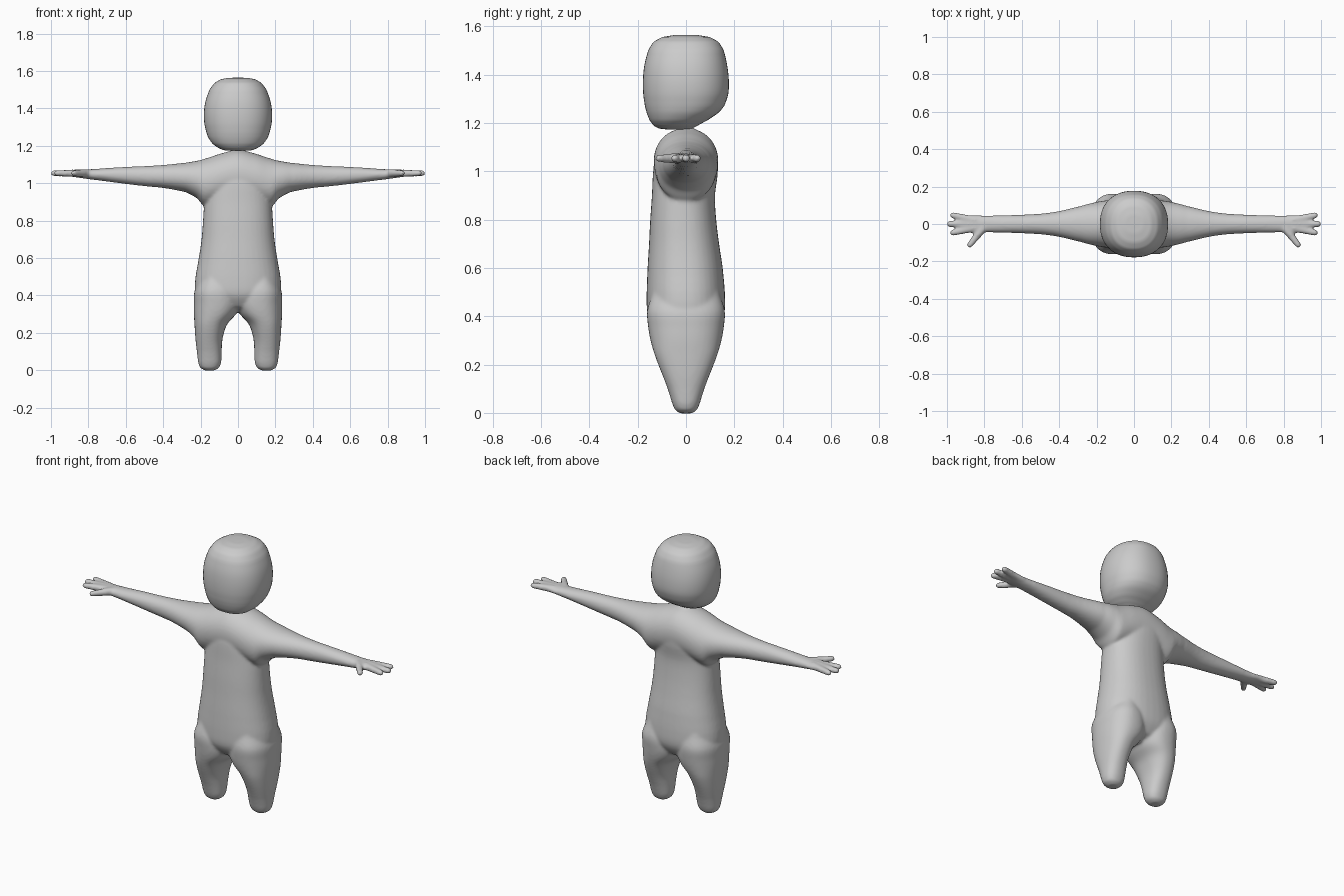
import bpy, bmesh, math
from mathutils import Vector

if "Cube" in bpy.data.objects:
    bpy.data.objects.remove(bpy.data.objects["Cube"])

grey = bpy.data.materials.new("plain grey")
grey.diffuse_color = (0.6, 0.6, 0.6, 1)
grey.use_nodes = True
grey.node_tree.nodes["Principled BSDF"].inputs["Base Color"].default_value = grey.diffuse_color


def spline(rows, steps):
    """Catmull-Rom interpolation of the section rows."""
    out = []
    for i in range(len(rows) - 1):
        p0, p1, p2, p3 = (rows[min(max(i + k, 0), len(rows) - 1)] for k in (-1, 0, 1, 2))
        for s in range(steps):
            t = s / steps
            out.append([0.5 * (2 * b + (c - a) * t + (2 * a - 5 * b + 4 * c - d) * t * t
                               + (3 * b - a - 3 * c + d) * t ** 3)
                        for a, b, c, d in zip(p0, p1, p2, p3)])
            out[-1][0] = p1[0] + (p2[0] - p1[0]) * t
    return out + [list(rows[-1])]


def loft(bm, rows, place, n=2.3, segs=40, steps=4):
    """Skin rounded sections (t, a0, a1, b0, b1); place maps (t, a, b) to a point."""
    rings = []
    for t, a0, a1, b0, b1 in spline(rows, steps):
        ring = []
        for k in range(segs):
            w = 2 * math.pi * k / segs
            c, s = math.cos(w), math.sin(w)
            a = (a0 + a1) / 2 + (a1 - a0) / 2 * math.copysign(abs(c) ** (2 / n), c)
            b = (b0 + b1) / 2 + (b1 - b0) / 2 * math.copysign(abs(s) ** (2 / n), s)
            ring.append(bm.verts.new(place(t, a, b)))
        rings.append(ring)
    for r, q in zip(rings, rings[1:]):
        for k in range(segs):
            j = (k + 1) % segs
            bm.faces.new((r[k], r[j], q[j], q[k]))
    bm.faces.new(rings[0])
    bm.faces.new(rings[-1])


def finger(bm, p, q, r0, r1):
    """Tapered tube with round ends, made of closely spaced balls."""
    p, q = Vector(p), Vector(q)
    for i in range(13):
        t = i / 12
        ball = bmesh.ops.create_icosphere(bm, subdivisions=2, radius=r0 + (r1 - r0) * t)
        bmesh.ops.translate(bm, verts=ball["verts"], vec=p.lerp(q, t))


def finish(bm, name):
    bmesh.ops.recalc_face_normals(bm, faces=bm.faces[:])
    me = bpy.data.meshes.new(name)
    bm.to_mesh(me)
    bm.free()
    me.materials.append(grey)
    for f in me.polygons:
        f.use_smooth = True
    ob = bpy.data.objects.new(name, me)
    bpy.context.collection.objects.link(ob)
    return ob


def upright(t, a, b):
    return (a, b, t)


body = bmesh.new()

# torso: z, half width, front y, back y
torso = [(.31, .10, -.06, .06), (.34, .17, -.12, .12), (.40, .222, -.157, .156),
         (.47, .23, -.163, .162), (.60, .21, -.159, .152), (.70, .195, -.153, .137),
         (.80, .187, -.148, .125), (.90, .18, -.141, .12), (1.0, .165, -.136, .132),
         (1.06, .12, -.122, .122), (1.10, .07, -.08, .08)]
loft(body, [(z, -x, x, f, b) for z, x, f, b in torso], upright)

# shoulders and both arms in one run: x, low z, high z, half depth
arm = [(0, .90, 1.178, .134), (.10, .89, 1.156, .131), (.18, .877, 1.13, .122),
       (.22, .920, 1.119, .113), (.28, .952, 1.109, .097), (.40, .974, 1.097, .069),
       (.50, .984, 1.091, .055), (.65, 1.002, 1.084, .048), (.80, 1.021, 1.074, .045),
       (.87, 1.031, 1.071, .048), (.91, 1.038, 1.067, .04)]
arm = [(-x, l, h, d) for x, l, h, d in arm[:0:-1]] + arm
loft(body, [(x, l, h, -d, d) for x, l, h, d in arm], lambda t, a, b: (t, b, a), n=2.1)

# legs: z, inner x, outer x, half depth
leg = [(-.002, .125, .178, .028), (.012, .102, .202, .046), (.04, .09, .213, .058),
       (.10, .087, .220, .076), (.15, .085, .226, .095), (.20, .075, .230, .115),
       (.25, .055, .233, .133), (.30, .01, .236, .147), (.35, -.01, .236, .156),
       (.42, 0, .233, .161), (.50, .03, .20, .14)]
for s in (1, -1):
    loft(body, [(z, i, o, -d, d) for z, i, o, d in leg],
         lambda t, a, b: (s * a, b, t))
    # three fingers and a thumb
    z = 1.053
    finger(body, (s * .85, .022, z), (s * .967, .046, z), .021, .018)
    finger(body, (s * .85, 0, z), (s * .984, 0, z), .021, .018)
    finger(body, (s * .85, -.022, z), (s * .967, -.046, z), .021, .018)
    finger(body, (s * .81, -.025, z), (s * .878, -.112, z), .024, .017)

# neck stub
loft(body, [(1.12, -.07, .07, -.06, .06), (1.16, -.035, .035, -.03, .035),
            (1.20, -.028, .028, -.025, .028)], upright, n=2)

# fuse the body parts and soften the joins
ob = finish(body, "body")
fuse = ob.modifiers.new("fuse", "REMESH")
fuse.mode = "VOXEL"
fuse.voxel_size = .0075
fuse.use_smooth_shade = True
soft = ob.modifiers.new("soften", "SMOOTH")
soft.factor = .5
soft.iterations = 10

# head: z, half width, front y, back y
head = [(1.172, .03, -.075, .0), (1.176, .075, -.11, .025), (1.188, .105, -.133, .048),
        (1.21, .135, -.15, .088), (1.24, .157, -.162, .132), (1.27, .169, -.17, .158),
        (1.32, .180, -.177, .175), (1.38, .182, -.178, .177), (1.44, .173, -.172, .170),
        (1.50, .152, -.156, .156), (1.535, .126, -.134, .134), (1.555, .092, -.098, .098),
        (1.563, .05, -.05, .05), (1.564, .01, -.01, .01)]
bm = bmesh.new()
loft(bm, [(z, -x, x, f, b) for z, x, f, b in head], upright, n=2.25, segs=48)
finish(bm, "head")
